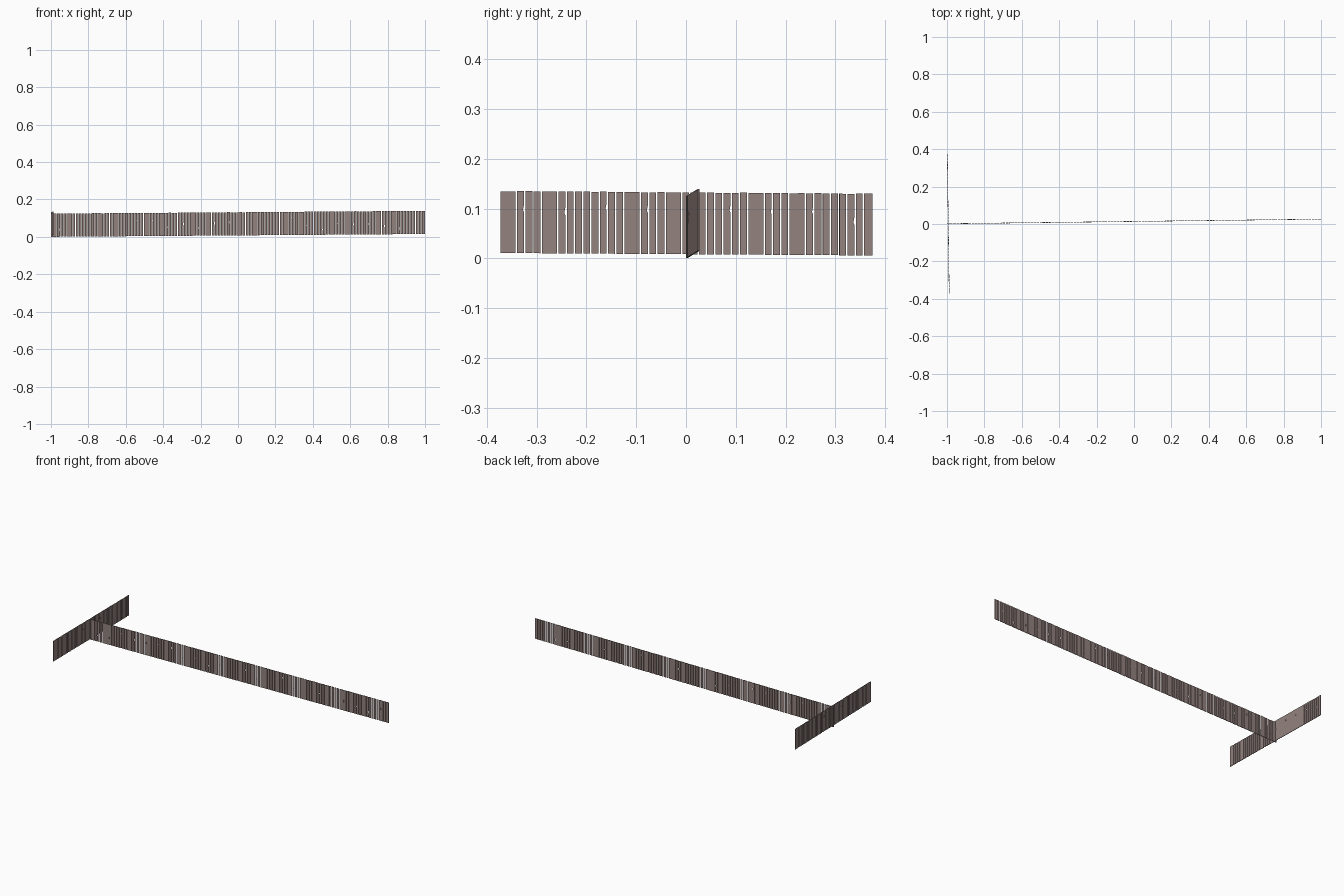
import bpy, bmesh, random
from mathutils import Vector

if "Cube" in bpy.data.objects:
    bpy.data.objects.remove(bpy.data.objects["Cube"])

random.seed(4)
wood = bpy.data.materials.new("weathered_wood")
wood.diffuse_color = (0.29, 0.225, 0.21, 1)
wood.use_nodes = True
wood.node_tree.nodes["Principled BSDF"].inputs["Base Color"].default_value = wood.diffuse_color

HEIGHT = 0.124
GAP = 0.0030
THICK = 0.0032


def fence(name, start, end, count):
    """Row of thin upright boards between two ground points."""
    a, b = Vector(start), Vector(end)
    step = (b - a) / count
    along = step.normalized()
    up = Vector((0, 0, 1))
    side = along.cross(up).normalized() * THICK
    bm = bmesh.new()
    for i in range(count):
        p = a + step * i - side / 2
        # a few neighbouring boards butt together
        joined = i % 15 in (0, 5) or i == count - 1
        width = step.length - (0 if joined else GAP)
        top = HEIGHT + random.uniform(-0.0005, 0.0005)
        outline = [(0, 0), (width, 0), (width, top), (0, top)]
        # some boards have a splinter missing from one edge
        if i % 5 == 2:
            h = random.uniform(0.02, 0.09)
            outline[2:2] = [(width, h), (width - 0.002, h + 0.004), (width, h + 0.014)]
        face = bm.faces.new([bm.verts.new(p + along * u + up * v) for u, v in outline])
        ext = bmesh.ops.extrude_face_region(bm, geom=[face], use_keep_orig=True)
        verts = [g for g in ext["geom"] if isinstance(g, bmesh.types.BMVert)]
        bmesh.ops.translate(bm, verts=verts, vec=side)
    bmesh.ops.recalc_face_normals(bm, faces=bm.faces)
    mesh = bpy.data.meshes.new(name)
    bm.to_mesh(mesh)
    bm.free()
    mesh.materials.append(wood)
    obj = bpy.data.objects.new(name, mesh)
    bpy.context.collection.objects.link(obj)
    return obj


# Long run, rising gently toward +x
fence("long_fence", (-0.9995, 0.0015, 0.0005), (1.0, 0.026, 0.0155), 121)
# Short run crossing the left end
fence("cross_fence", (-0.988, -0.372, 0.0108), (-0.998, 0.374, 0.0058), 45)
